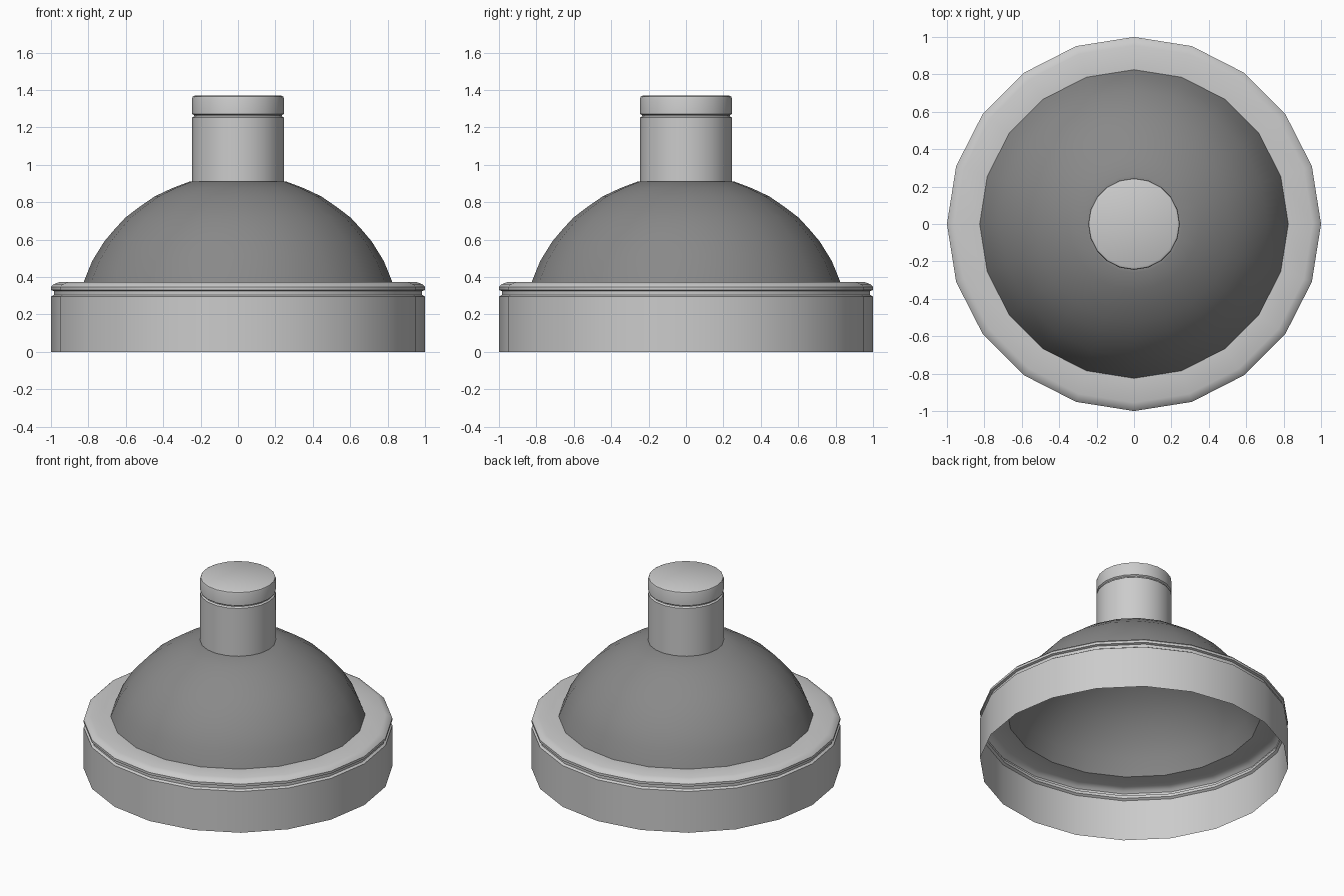
import bpy, bmesh, math

if "Cube" in bpy.data.objects:
    bpy.data.objects.remove(bpy.data.objects["Cube"])

SIDES = 20


def lathe(name, profile, cap_top=False, color=None):
    """Revolve an (r, z) profile about the z axis as an open shell."""
    bm = bmesh.new()
    rings = []
    for r, z in profile:
        rings.append([bm.verts.new((r * math.cos(2 * math.pi * i / SIDES),
                                    r * math.sin(2 * math.pi * i / SIDES), z))
                      for i in range(SIDES)])
    for lo, hi in zip(rings, rings[1:]):
        for i in range(SIDES):
            j = (i + 1) % SIDES
            bm.faces.new((lo[i], lo[j], hi[j], hi[i]))
    if cap_top:
        bm.faces.new(rings[-1])
    mesh = bpy.data.meshes.new(name)
    bm.to_mesh(mesh)
    bm.free()
    obj = bpy.data.objects.new(name, mesh)
    bpy.context.collection.objects.link(obj)
    if color:
        mat = bpy.data.materials.new(name + "_grey")
        mat.diffuse_color = color
        mat.use_nodes = True
        mat.node_tree.nodes["Principled BSDF"].inputs["Base Color"].default_value = mat.diffuse_color
        mesh.materials.append(mat)
    bpy.ops.object.select_all(action='DESELECT')
    obj.select_set(True)
    bpy.context.view_layer.objects.active = obj
    bpy.ops.object.shade_smooth_by_angle(angle=math.radians(30))
    return obj


# Base rim: open skirt with a groove, rounded shoulder and flat top ring
lathe("base_rim", [(1, 0), (1, 0.295), (0.985, 0.305), (0.985, 0.325),
                   (1, 0.33), (1, 0.347), (0.985, 0.362), (0.955, 0.373),
                   (0.825, 0.373)])

# Dome: slightly tall spherical shell, flat lip under the neck
dome = [(0.825, 0.373), (0.78, 0.485), (0.715, 0.59), (0.66, 0.655),
        (0.603, 0.717), (0.527, 0.775), (0.444, 0.832), (0.352, 0.875),
        (0.26, 0.91), (0.245, 0.91)]
lathe("dome", dome, color=(0.25, 0.25, 0.25, 1))

# Neck: cylinder with a groove below its bevelled cap
lathe("neck", [(0.245, 0.91), (0.245, 1.252), (0.235, 1.26), (0.235, 1.265),
               (0.245, 1.272), (0.245, 1.355), (0.242, 1.364),
               (0.23, 1.37)], cap_top=True)
